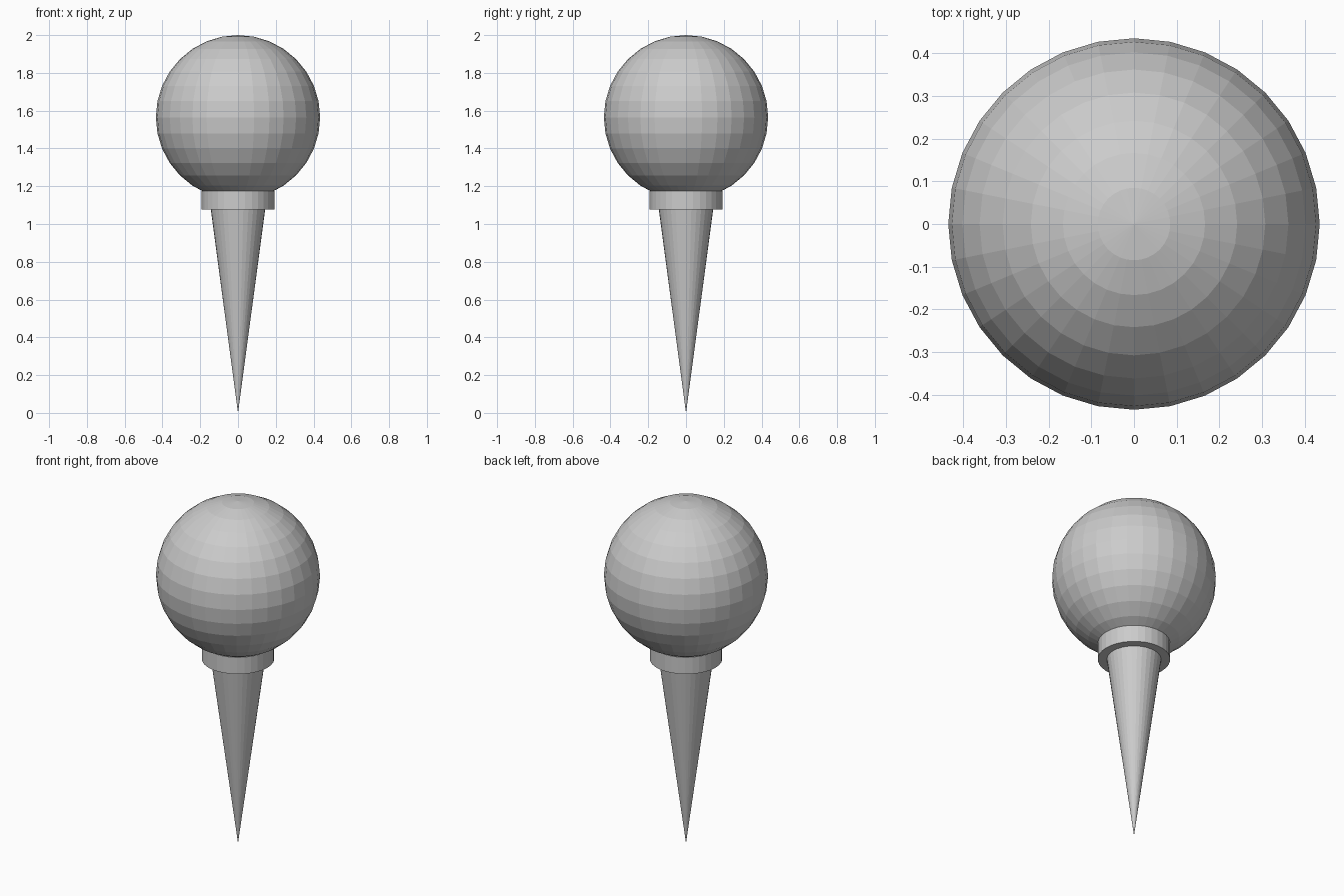
import bpy

if "Cube" in bpy.data.objects:
    bpy.data.objects.remove(bpy.data.objects["Cube"])

SIDES = 32
BALL_R = 0.435
COLLAR_BOTTOM, COLLAR_TOP = 1.077, 1.175
CONE_TOP = 1.085


def cone(name, r_bottom, r_top, z0, z1):
    bpy.ops.mesh.primitive_cone_add(vertices=SIDES, radius1=r_bottom, radius2=r_top,
                                    depth=z1 - z0, location=(0, 0, (z0 + z1) / 2))
    bpy.context.object.name = name


# Tapered handle ending in a point on the ground
cone("cone", 0, 0.145, 0, CONE_TOP)

# Collar between cone and ball
cone("collar", 0.192, 0.192, COLLAR_BOTTOM, COLLAR_TOP)

# Faceted ball on top
bpy.ops.mesh.primitive_uv_sphere_add(segments=SIDES, ring_count=16, radius=BALL_R,
                                     location=(0, 0, 2 - BALL_R))
bpy.context.object.name = "ball"
